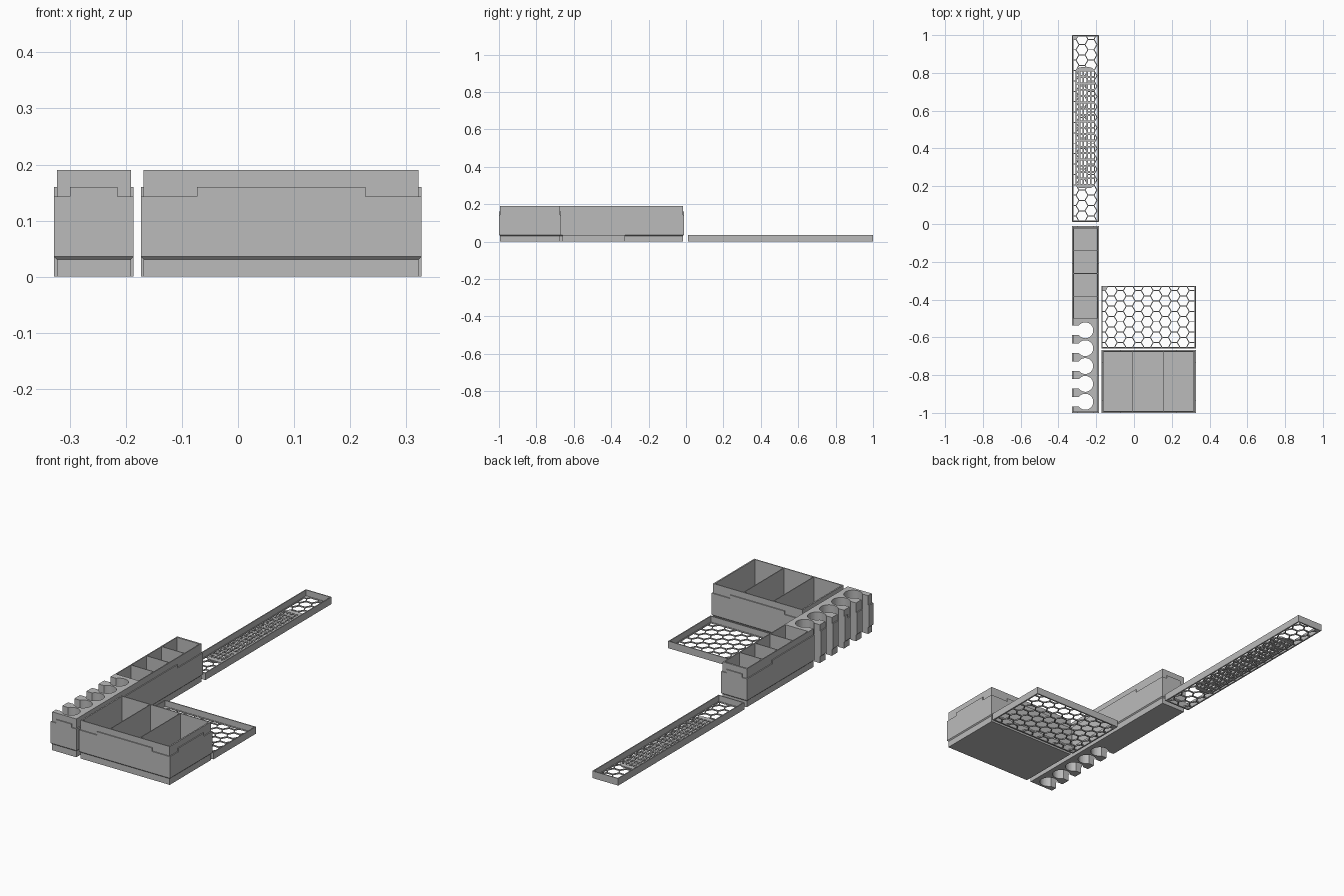
import bpy, bmesh, math
from mathutils import Vector

if "Cube" in bpy.data.objects:
    bpy.data.objects.remove(bpy.data.objects["Cube"], do_unlink=True)

grey = bpy.data.materials.new("plain_grey")
grey.use_nodes = True
grey.diffuse_color = (0.5, 0.5, 0.5, 1)
grey.node_tree.nodes["Principled BSDF"].inputs["Base Color"].default_value = (0.5, 0.5, 0.5, 1)

WALL = 0.005
TOP = 0.19
SHOULDER = 0.143
LID_TOP = 0.035


def finish(name, bm):
    bmesh.ops.recalc_face_normals(bm, faces=bm.faces)
    mesh = bpy.data.meshes.new(name)
    bm.to_mesh(mesh)
    bm.free()
    mesh.materials.append(grey)
    obj = bpy.data.objects.new(name, mesh)
    bpy.context.scene.collection.objects.link(obj)
    return obj


def add_box(bm, x0, x1, y0, y1, z0, z1):
    verts = bmesh.ops.create_cube(bm, size=1)["verts"]
    for v in verts:
        v.co = Vector((x1 if v.co.x > 0 else x0, y1 if v.co.y > 0 else y0, z1 if v.co.z > 0 else z0))
    return verts


def loft(area, steps, closed=False):
    """Rectangular rings given as (inset, height), skinned in order."""
    x0, x1, y0, y1 = area
    bm = bmesh.new()
    rings = []
    for d, z in steps:
        corners = ((x0 + d, y0 + d), (x1 - d, y0 + d), (x1 - d, y1 - d), (x0 + d, y1 - d))
        rings.append([bm.verts.new((x, y, z)) for x, y in corners])
    pairs = list(zip(rings, rings[1:]))
    if closed:
        pairs.append((rings[-1], rings[0]))
    else:
        bm.faces.new(rings[0])
        bm.faces.new(rings[-1])
    for a, b in pairs:
        for i in range(4):
            j = (i + 1) % 4
            bm.faces.new((a[i], a[j], b[j], b[i]))
    return bm


def cut(obj, cutter):
    mod = obj.modifiers.new("cut", "BOOLEAN")
    mod.operation = "DIFFERENCE"
    mod.solver = "EXACT"
    mod.object = cutter
    graph = bpy.context.evaluated_depsgraph_get()
    mesh = bpy.data.meshes.new_from_object(obj.evaluated_get(graph))
    obj.modifiers.clear()
    obj.data = mesh


def drop(obj):
    bpy.data.objects.remove(obj, do_unlink=True)


def box_body(name, area):
    """Solid case with a narrower foot, a chamfer and a stepped-in rim."""
    return finish(name, loft(area, [(WALL, 0), (WALL, 0.031), (0, 0.036),
                                    (0, SHOULDER), (WALL, SHOULDER), (WALL, TOP)]))


def rim_tabs(name, area):
    """Raised middle part of the outer wall on all four sides."""
    x0, x1, y0, y1 = area
    mx, my = (x1 - x0) * 0.2, (y1 - y0) * 0.2
    bm = bmesh.new()
    for y in (y0, y1 - WALL):
        add_box(bm, x0 + mx, x1 - mx, y, y + WALL, SHOULDER, 0.16)
    for x in (x0, x1 - WALL):
        add_box(bm, x, x + WALL, y0 + my, y1 - my, SHOULDER, 0.16)
    return finish(name, bm)


def honeycomb(name, area, pitch, bar, thick):
    """Open hexagon mesh trimmed to the area."""
    x0, x1, y0, y1 = area
    r = pitch / math.sqrt(3)
    bm = bmesh.new()
    for i in range(-1, int((x1 - x0) / (1.5 * r)) + 3):
        for j in range(-1, int((y1 - y0) / pitch) + 3):
            cx, cy = x0 + 1.5 * r * i, y0 + pitch * (j + 0.5 * (i % 2))
            bm.faces.new([bm.verts.new((cx + r * math.cos(k * math.pi / 3),
                                        cy + r * math.sin(k * math.pi / 3), 0)) for k in range(6)])
    bmesh.ops.remove_doubles(bm, verts=bm.verts, dist=0.0005)
    for co, no in (((x0, 0, 0), (-1, 0, 0)), ((x1, 0, 0), (1, 0, 0)),
                   ((0, y0, 0), (0, -1, 0)), ((0, y1, 0), (0, 1, 0))):
        bmesh.ops.bisect_plane(bm, geom=bm.verts[:] + bm.edges[:] + bm.faces[:],
                               plane_co=co, plane_no=no, clear_outer=True)
    cells = [f for f in bm.faces if f.calc_area() > 0.15 * pitch * pitch]
    bmesh.ops.inset_individual(bm, faces=cells, thickness=bar / 2, use_even_offset=True)
    bmesh.ops.delete(bm, geom=cells, context="FACES")
    top = bmesh.ops.extrude_face_region(bm, geom=bm.faces[:], use_keep_orig=True)["geom"]
    for v in top:
        if isinstance(v, bmesh.types.BMVert):
            v.co.z += thick
    return finish(name, bm)


def lid(name, area):
    finish(name + "_frame", loft(area, [(0, 0), (0, LID_TOP), (WALL, LID_TOP), (WALL, 0)], True))
    x0, x1, y0, y1 = area
    inner = (x0 + WALL, x1 - WALL, y0 + WALL, y1 - WALL)
    honeycomb(name + "_honeycomb", inner, 0.055, 0.005, 0.006)


# Wide box with three bays
wide = (-0.173, 0.327, -1.0, -0.668)
body = box_body("wide_box", wide)
rim_tabs("wide_box_tabs", wide)
bm = bmesh.new()
bays = [wide[0] + 0.01, -0.007, 0.157, wide[1] - 0.01]
for a, b in zip(bays, bays[1:]):
    add_box(bm, a + 0.002, b - 0.002, wide[2] + 0.01, wide[3] - 0.01, 0.008, 0.3)
pockets = finish("pocket_cutter", bm)
cut(body, pockets)
drop(pockets)

# Narrow box with four bays
narrow = (-0.328, -0.186, -1.0, -0.01)
body = box_body("narrow_box", narrow)
tabs = rim_tabs("narrow_box_tabs", narrow)
bm = bmesh.new()
for i in range(4):
    y = -0.5 + 0.12 * i
    add_box(bm, narrow[0] + 0.01, narrow[1] - 0.01, y, y + 0.116, 0.008, 0.3)
pockets = finish("pocket_cutter", bm)
cut(body, pockets)
drop(pockets)

# Round holders that open to the side
for i in range(5):
    y = -0.563 - 0.0945 * i
    bm = bmesh.new()
    outline = [(-0.4, y - 0.025), (-0.292, y - 0.025)]
    for k in range(33):
        a = math.radians(-144 + 9 * k)
        outline.append((-0.258 + 0.042 * math.cos(a), y + 0.042 * math.sin(a)))
    outline += [(-0.292, y + 0.025), (-0.4, y + 0.025)]
    face = bm.faces.new([bm.verts.new((px, py, -0.1)) for px, py in outline])
    bmesh.ops.remove_doubles(bm, verts=bm.verts, dist=0.0008)
    up = bmesh.ops.extrude_face_region(bm, geom=bm.faces[:], use_keep_orig=True)["geom"]
    bmesh.ops.translate(bm, vec=(0, 0, 0.5), verts=[v for v in up if isinstance(v, bmesh.types.BMVert)])
    slot = finish("slot_cutter", bm)
    cut(body, slot)
    cut(tabs, slot)
    drop(slot)

# Lids with open honeycomb panels
lid("wide_lid", (-0.173, 0.327, -0.66, -0.327))
lid("narrow_lid", (-0.328, -0.186, 0.01, 1.0))

# Rounded grille plate on the narrow lid
bm = bmesh.new()
add_box(bm, -0.31, -0.207, 0.19, 0.83, 0, 0.007)
upright = [e for e in bm.edges if abs(e.verts[0].co.z - e.verts[1].co.z) > 0.001]
bmesh.ops.bevel(bm, geom=upright, offset=0.03, segments=5, profile=0.5, affect="EDGES")
plate = finish("grille_plate", bm)
bm = bmesh.new()
for i in range(5):
    for j in range(18):
        x, y = -0.2985 + 0.02 * i, 0.225 + 0.0335 * j
        add_box(bm, x - 0.006, x + 0.006, y - 0.012, y + 0.012, -0.1, 0.1)
slots = finish("grille_cutter", bm)
cut(plate, slots)
drop(slots)
